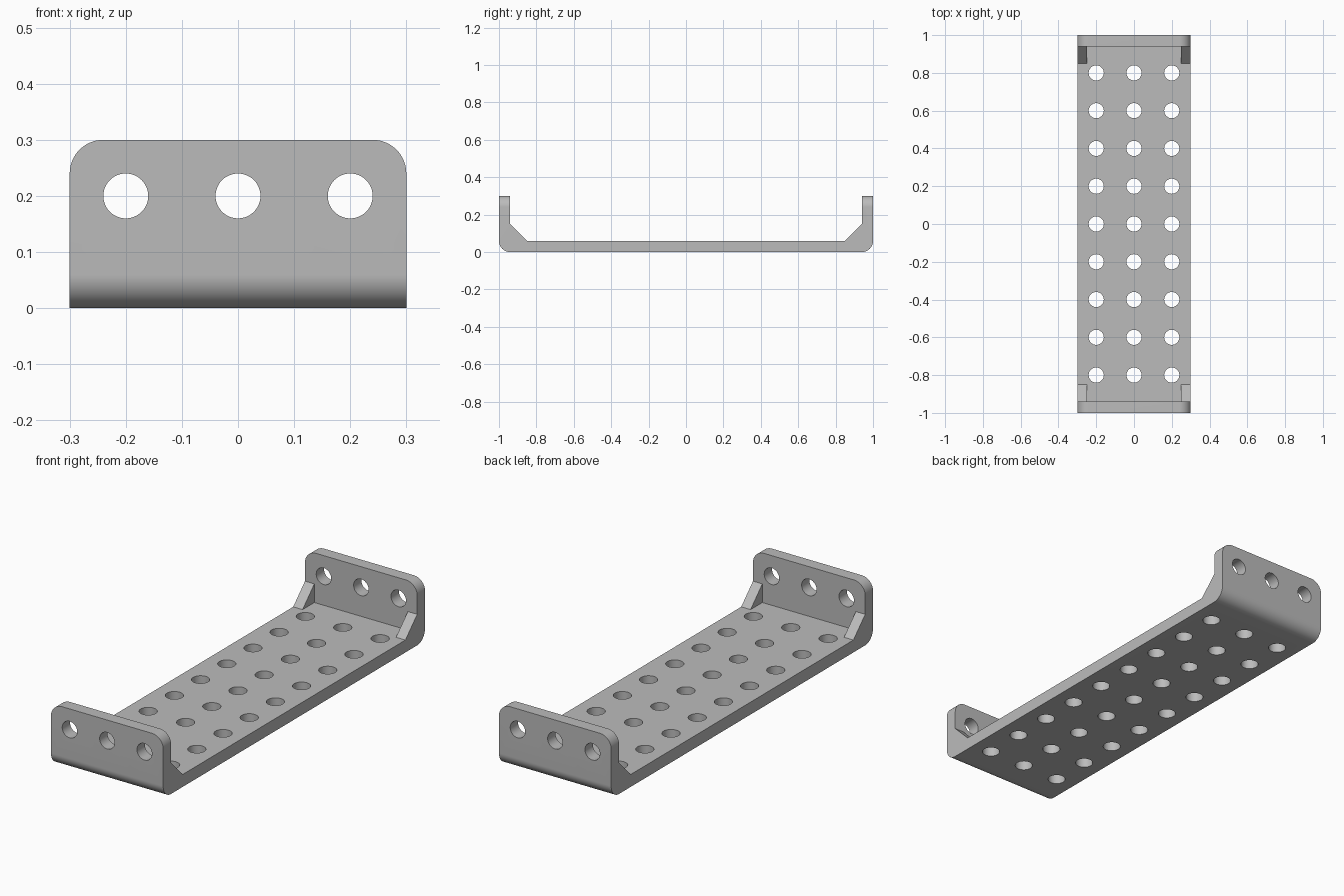
import bpy, bmesh, math
from mathutils import Matrix, Vector

cube = bpy.data.objects.get("Cube")
if cube:
    bpy.data.objects.remove(cube, do_unlink=True)

LENGTH, WIDTH, HEIGHT = 2.0, 0.6, 0.3
WALL, GUSSET, ROUND, HOLE = 0.06, 0.09, 0.06, 0.04
half_l, half_w = LENGTH / 2, WIDTH / 2
inner = half_l - WALL

steel = bpy.data.materials.new("Plain grey")
steel.use_nodes = True
grey = (0.5, 0.5, 0.5, 1)
steel.diffuse_color = grey
steel.node_tree.nodes["Principled BSDF"].inputs["Base Color"].default_value = grey


def new_object(name, bm):
    bmesh.ops.recalc_face_normals(bm, faces=bm.faces)
    mesh = bpy.data.meshes.new(name)
    bm.to_mesh(mesh)
    bm.free()
    mesh.materials.append(steel)
    obj = bpy.data.objects.new(name, mesh)
    bpy.context.collection.objects.link(obj)
    return obj


def prism(name, points, direction):
    """Extrude a closed outline along a direction."""
    bm = bmesh.new()
    face = bm.faces.new([bm.verts.new(p) for p in points])
    top = bmesh.ops.extrude_face_region(bm, geom=[face])
    verts = [v for v in top["geom"] if isinstance(v, bmesh.types.BMVert)]
    bmesh.ops.translate(bm, verts=verts, vec=Vector(direction))
    return new_object(name, bm)


def arc(cx, cy, start, steps=16):
    """Quarter circle of points, counter-clockwise from a start angle."""
    angles = [start + math.pi / 2 * i / steps for i in range(steps + 1)]
    return [(cx + ROUND * math.cos(a), cy + ROUND * math.sin(a)) for a in angles]


def combine(target, tool, operation):
    mod = target.modifiers.new(operation, "BOOLEAN")
    mod.operation, mod.solver, mod.object = operation, "EXACT", tool
    bpy.context.view_layer.objects.active = target
    bpy.ops.object.modifier_apply(modifier=mod.name)
    bpy.data.objects.remove(tool, do_unlink=True)


# Channel side profile, with the sloped gussets and rounded lower bends
right_half = arc(half_l - ROUND, ROUND, -math.pi / 2) + [
    (half_l, HEIGHT), (inner, HEIGHT), (inner, WALL + GUSSET), (inner - GUSSET, WALL)]
side = right_half + [(-y, z) for y, z in reversed(right_half)]
bracket = prism("bracket", [(-half_w, y, z) for y, z in side], (WIDTH, 0, 0))

# Clear the middle so that the gussets stay only along the edges
gap = half_w - 0.05
clear = [(-gap, -inner, WALL), (gap, -inner, WALL),
         (gap, inner, WALL), (-gap, inner, WALL)]
combine(bracket, prism("middle_cutter", clear, (0, 0, HEIGHT)), "DIFFERENCE")

# Round the upper corners of both end walls
outline = [(-half_w, -0.1), (half_w, -0.1)]
outline += arc(half_w - ROUND, HEIGHT - ROUND, 0)
outline += arc(ROUND - half_w, HEIGHT - ROUND, math.pi / 2)
combine(bracket, prism("corner_cutter", [(x, -1.1, z) for x, z in outline],
                       (0, 2.2, 0)), "INTERSECT")

# Hole grid in the floor and a row in each end wall
bm = bmesh.new()


def drill(location, rotation):
    bmesh.ops.create_cone(bm, cap_ends=True, segments=48, radius1=HOLE, radius2=HOLE,
                          depth=0.16, matrix=Matrix.Translation(location) @ rotation)


upright, sideways = Matrix.Identity(4), Matrix.Rotation(math.pi / 2, 4, "X")
for column in (-0.2, 0, 0.2):
    for row in range(-4, 5):
        drill((column, row * 0.2, WALL / 2), upright)
    for end in (-1, 1):
        drill((column, end * (half_l - WALL / 2), 0.2), sideways)
combine(bracket, new_object("hole_cutter", bm), "DIFFERENCE")

# Smooth the bends and holes, keep the other edges sharp
bpy.ops.object.select_all(action="DESELECT")
bracket.select_set(True)
bpy.context.view_layer.objects.active = bracket
bpy.ops.object.shade_smooth_by_angle(angle=math.radians(30))
